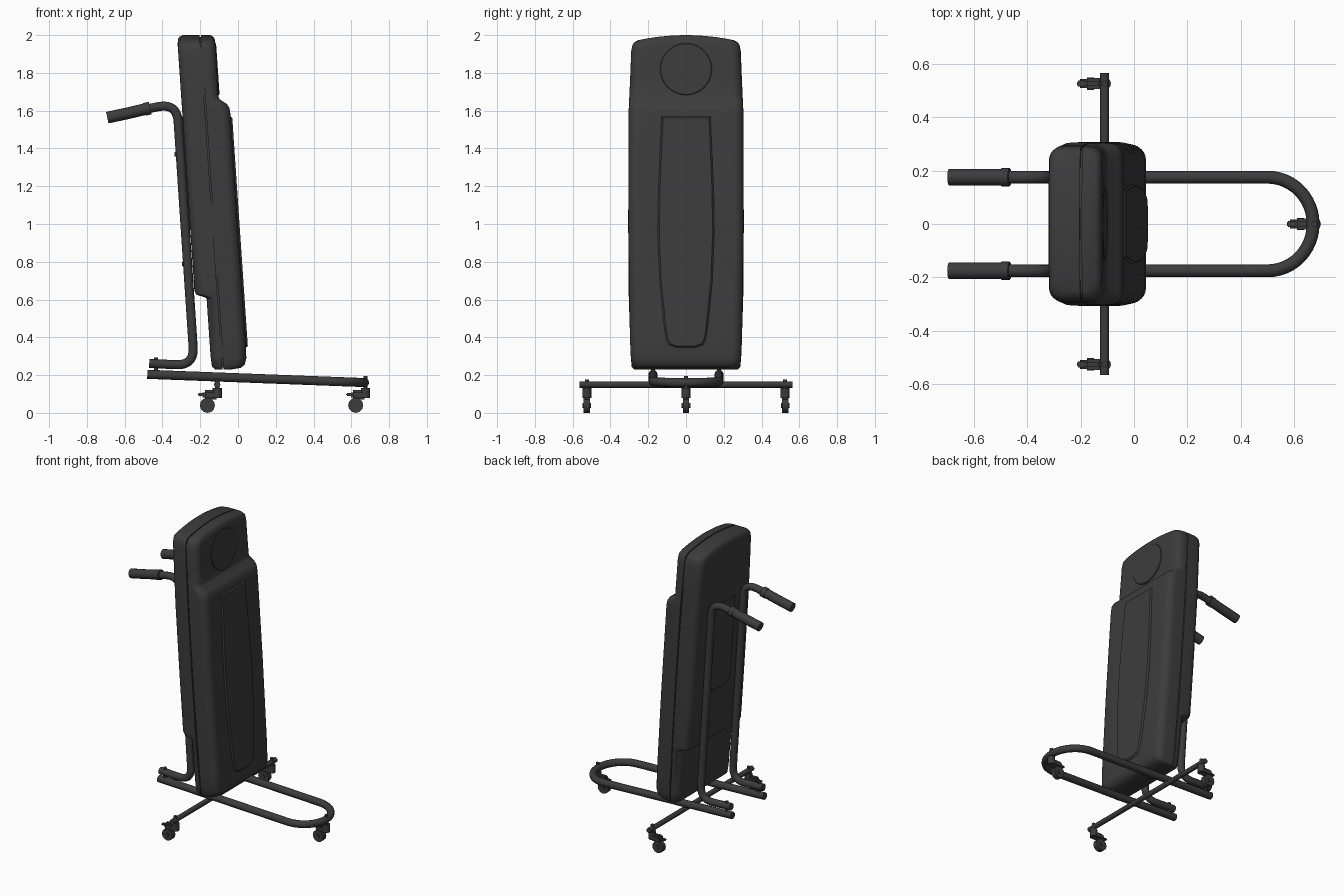
import bpy, bmesh, math
from mathutils import Vector

cube = bpy.data.objects.get("Cube")
if cube:
    bpy.data.objects.remove(cube)


def material(name, rgb):
    m = bpy.data.materials.new(name)
    m.use_nodes = True
    m.diffuse_color = (*rgb, 1)
    m.node_tree.nodes["Principled BSDF"].inputs["Base Color"].default_value = (*rgb, 1)
    return m


dark = material("dark grey", (0.045, 0.045, 0.045))
LEAN = 0.068  # the case leans back by this much per unit of height


def lean(u, y, z):
    return Vector((u - LEAN * z, y, z))


def finish(ob, name, angle=35):
    ob.name = name
    ob.data.materials.clear()
    ob.data.materials.append(dark)
    bpy.ops.object.select_all(action='DESELECT')
    ob.select_set(True)
    bpy.context.view_layer.objects.active = ob
    if ob.type == 'CURVE':
        bpy.ops.object.convert(target='MESH')
    bpy.ops.object.shade_smooth_by_angle(angle=math.radians(angle))
    return bpy.context.object


def from_bmesh(bm, name, angle=35):
    bmesh.ops.remove_doubles(bm, verts=bm.verts, dist=1e-5)
    bmesh.ops.recalc_face_normals(bm, faces=bm.faces)
    me = bpy.data.meshes.new(name)
    bm.to_mesh(me)
    bm.free()
    ob = bpy.data.objects.new(name, me)
    bpy.context.collection.objects.link(ob)
    return finish(ob, name, angle)


def half_shell(name, seam, sections, radius=0.05, steps=6):
    """Loft of round-cornered sections (height, half width, outer depth)."""
    bm = bmesh.new()
    rings = []
    for z, w, u in sections:
        r = min(radius, abs(u - seam) * 0.9)
        s = 1 if u > seam else -1
        corner = [(u - s * r * (1 - math.sin(a)), w - r * (1 - math.cos(a)))
                  for a in (math.pi / 2 * i / steps for i in range(steps + 1))]
        flat = [(u, (w - r) * k / 4) for k in range(3, -4, -1)]
        front = [(seam, w)] + corner + flat + [(p, -y) for p, y in corner[::-1]] + [(seam, -w)]
        ring = front + [(seam, y) for p, y in front[::-1]]
        arch = max(0, min(1, (z - 1.75) / 0.2)) * 0.42  # crowned top edge
        rings.append([bm.verts.new(lean(p, y, z - arch * y * y)) for p, y in ring])
    n = len(rings[0])
    for a, b in zip(rings, rings[1:]):
        for i in range(n):
            j = (i + 1) % n
            bm.faces.new((a[i], a[j], b[j], b[i]))
    for ring in (rings[0], rings[-1]):
        for i in range(n // 2 - 1):
            bm.faces.new((ring[i], ring[i + 1], ring[n - 2 - i], ring[n - 1 - i]))
    return from_bmesh(bm, name, 40)


def plate(name, outline, u0, u1, bevel=0.003):
    """Leaning plate from a (y, z) outline."""
    bm = bmesh.new()
    f = bm.faces.new([bm.verts.new(lean(u0, y, z)) for y, z in outline])
    new = bmesh.ops.extrude_face_region(bm, geom=[f])["geom"]
    top = [v for v in new if isinstance(v, bmesh.types.BMVert)]
    bmesh.ops.translate(bm, verts=top, vec=(u1 - u0, 0, 0))
    rim = [e for e in bm.edges if e.verts[0] in top and e.verts[1] in top]
    bmesh.ops.bevel(bm, geom=rim, offset=bevel, segments=1, affect='EDGES')
    return from_bmesh(bm, name, 25)


def fillet(points, radius, steps=10):
    pts = [Vector(p) for p in points]
    out = [pts[0]]
    for a, b, c in zip(pts, pts[1:], pts[2:]):
        p = b + (a - b).normalized() * radius
        q = b + (c - b).normalized() * radius
        for i in range(steps + 1):
            t = i / steps
            out.append(p * (1 - t) ** 2 + b * 2 * t * (1 - t) + q * t * t)
    return out + [pts[-1]]


def tube(name, points, radius):
    cu = bpy.data.curves.new(name, 'CURVE')
    cu.dimensions = '3D'
    cu.bevel_depth = radius
    cu.bevel_resolution = 4
    cu.use_fill_caps = True
    sp = cu.splines.new('POLY')
    sp.points.add(len(points) - 1)
    for s, p in zip(sp.points, points):
        s.co = (*p, 1)
    ob = bpy.data.objects.new(name, cu)
    bpy.context.collection.objects.link(ob)
    return finish(ob, name)


def box(name, center, size, bevel=0.006):
    bm = bmesh.new()
    bmesh.ops.create_cube(bm, size=1)
    bmesh.ops.scale(bm, verts=bm.verts, vec=size)
    bmesh.ops.translate(bm, verts=bm.verts, vec=center)
    bmesh.ops.bevel(bm, geom=bm.edges[:], offset=bevel, segments=2, affect='EDGES')
    return from_bmesh(bm, name)


# Case: rear shell, recessed seam and front lid
half_shell("rear_shell", -0.067, [
    (0.23, 0.275, -0.105), (0.245, 0.288, -0.121), (0.3, 0.292, -0.125),
    (0.606, 0.303, -0.125), (0.614, 0.303, -0.14), (0.625, 0.304, -0.178),
    (0.645, 0.304, -0.187), (1.0, 0.306, -0.187), (1.5, 0.304, -0.187),
    (1.8, 0.295, -0.187), (1.95, 0.29, -0.187), (1.98, 0.284, -0.183),
    (1.993, 0.274, -0.172), (2.0, 0.255, -0.155)])
half_shell("seam_band", -0.08, [
    (0.24, 0.27, -0.045), (0.3, 0.286, -0.045), (1.0, 0.299, -0.045),
    (1.8, 0.289, -0.045), (1.96, 0.284, -0.045), (1.99, 0.26, -0.045)], 0.005)
half_shell("front_lid", -0.06, [
    (0.23, 0.275, -0.02), (0.238, 0.28, 0.03), (0.255, 0.287, 0.053),
    (0.29, 0.292, 0.064), (0.4, 0.297, 0.066), (1.0, 0.306, 0.066),
    (1.58, 0.304, 0.068), (1.615, 0.303, 0.064), (1.635, 0.302, 0.052),
    (1.66, 0.301, 0.016), (1.675, 0.3, 0.01), (1.8, 0.295, 0.012),
    (1.95, 0.29, 0.014), (1.98, 0.284, 0.011), (1.993, 0.274, 0.003),
    (2.0, 0.255, -0.01)])

# Lid details: round badge disc and tapered raised panel
plate("lid_disc", [(0.137 * math.cos(a), 1.82 + 0.137 * math.sin(a))
                   for a in (math.tau * i / 48 for i in range(48))], 0.004, 0.017)
side = [(0.13, 1.57), (0.146, 1.2), (0.15, 0.95), (0.14, 0.7), (0.115, 0.45),
        (0.105, 0.39), (0.09, 0.36), (0.05, 0.345)]
plate("lid_panel", side + [(-y, z) for y, z in side[::-1]], 0.055, 0.076, 0.009)

# Rear panel between the uprights
back = [(0.11, 1.57), (0.11, 1.02), (0.1, 0.985), (0.07, 0.97)]
plate("rear_panel", back + [(-y, z) for y, z in back[::-1]], -0.18, -0.195)

# Push handles, grips and their bolts on both sides
for label, y in (("left", 0.175), ("right", -0.175)):
    low, high = lean(-0.214, y, 0.25), lean(-0.212, y, 1.64)
    tube(label + "_push_tube", fillet([(-0.47, y, 0.262), low, high, (-0.66, y, 1.575)], 0.1), 0.024)
    tube(label + "_grip", [(-0.475, y, 1.612), (-0.58, y, 1.587), (-0.692, y, 1.563)], 0.031)
    tube(label + "_grip_collar", [(-0.465, y, 1.614), (-0.495, y, 1.607)], 0.034)
    for z in (0.79, 1.37):
        tube(label + "_tube_bolt", [lean(-0.23, y, z), lean(-0.244, y, z)], 0.012)
    tube(label + "_base_bolt", [(-0.435, y, 0.2), (-0.435, y, 0.292)], 0.011)


# Base: long bow and cross bar
def bow(x, y):
    return (x, y, 0.186 - 0.038 * x)


arc = [bow(0.5 + 0.17 * math.cos(a), 0.175 * math.sin(a))
       for a in (math.pi * (i / 24 - 0.5) for i in range(25))]
tube("base_bow", [bow(-0.48, -0.175)] + arc + [bow(-0.48, 0.175)], 0.024)
tube("cross_bar", [(-0.11, -0.565, 0.15), (-0.11, 0.565, 0.15)], 0.017)

# Swivel casters
for label, x, y, top in (("left", -0.11, 0.525, 0.178), ("right", -0.11, -0.525, 0.178),
                         ("nose", 0.675, 0, 0.195)):
    tube(label + "_caster_stem", [(x, y, 0.09), (x, y, top)], 0.011)
    tube(label + "_caster_collar", [(x, y, 0.08), (x, y, 0.132)], 0.024)
    box(label + "_caster_fork", (x - 0.035, y, 0.095), (0.085, 0.042, 0.05), 0.012)
    box(label + "_caster_brake", (x - 0.085, y, 0.097), (0.035, 0.022, 0.014), 0.004)
    tube(label + "_caster_wheel", [(x - 0.052, y - 0.017, 0.04), (x - 0.052, y + 0.017, 0.04)], 0.04)
    tube(label + "_caster_axle", [(x - 0.052, y - 0.023, 0.04), (x - 0.052, y + 0.023, 0.04)], 0.013)
